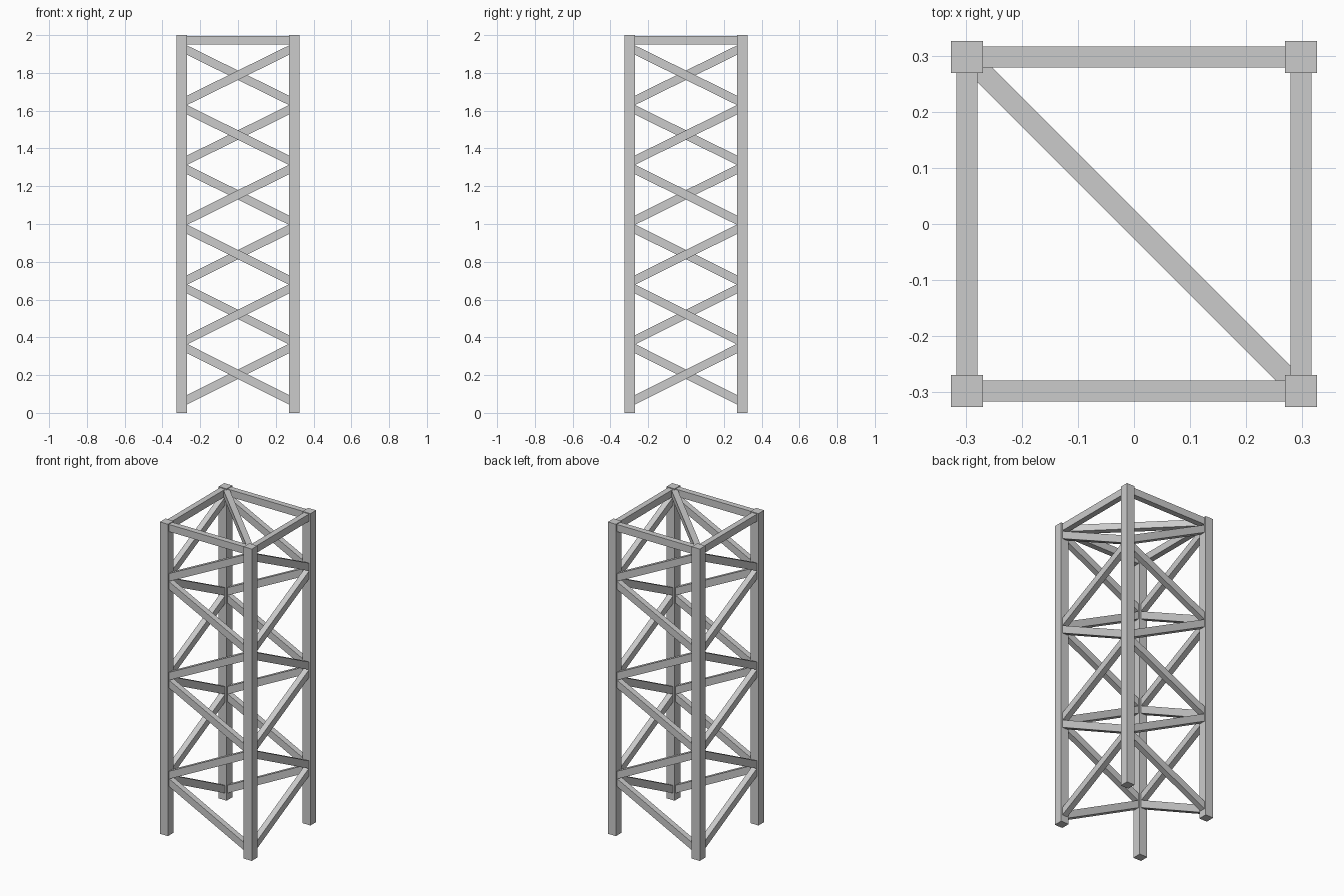
import bpy
from math import pi
from mathutils import Matrix, Vector

if "Cube" in bpy.data.objects:
    bpy.data.objects.remove(bpy.data.objects["Cube"])

C = 0.2975      # leg centre offset
LEG = 0.057     # leg width
IN = C - LEG / 2  # inner face of the legs
D = 0.037       # depth of the bars


def bar(name, a, b, width, height):
    """Straight bar from a to b with vertical end faces."""
    a, b = Vector(a), Vector(b)
    run = Vector((b.x - a.x, b.y - a.y, 0)).normalized()
    side = Vector((-run.y, run.x, 0)) * width / 2
    up = Vector((0, 0, height / 2))
    verts = [p + s * side + t * up for p in (a, b)
             for s, t in ((-1, -1), (1, -1), (1, 1), (-1, 1))]
    faces = [(3, 2, 1, 0), (4, 5, 6, 7)]
    faces += [(i, (i + 1) % 4, (i + 1) % 4 + 4, i + 4) for i in range(4)]
    mesh = bpy.data.meshes.new(name)
    mesh.from_pydata(verts, [], faces)
    mesh.update()
    obj = bpy.data.objects.new(name, mesh)
    bpy.context.collection.objects.link(obj)
    return obj


for side, name in enumerate(("front", "right", "back", "left")):
    turn = Matrix.Rotation(side * pi / 2, 4, 'Z')
    flip = 1 if side % 2 == 0 else -1
    parts = []
    # corner leg
    parts.append(bar(name + "_leg", (C - LEG / 2, -C, 1), (C + LEG / 2, -C, 1), LEG, 2))
    # top rail
    parts.append(bar(name + "_top_rail", (-IN, -C, 1.972), (IN, -C, 1.972), D, 0.046))
    # zigzag braces, mirrored on neighbouring sides so that they meet at the legs
    for i in range(6):
        hi, lo = 1.92 - 0.316 * i, 1.655 - 0.317 * i
        s = flip if i % 2 == 0 else -flip
        l, r = (lo, hi) if s > 0 else (hi, lo)
        parts.append(bar(f"{name}_brace_{i + 1}", (-IN, -C, l), (IN, -C, r), D, 0.05))
    for p in parts:
        p.data.transform(turn)

# diagonal bar across the top
bar("top_diagonal", (-0.28, 0.28, 1.971), (0.28, -0.28, 1.971), D, 0.042)
